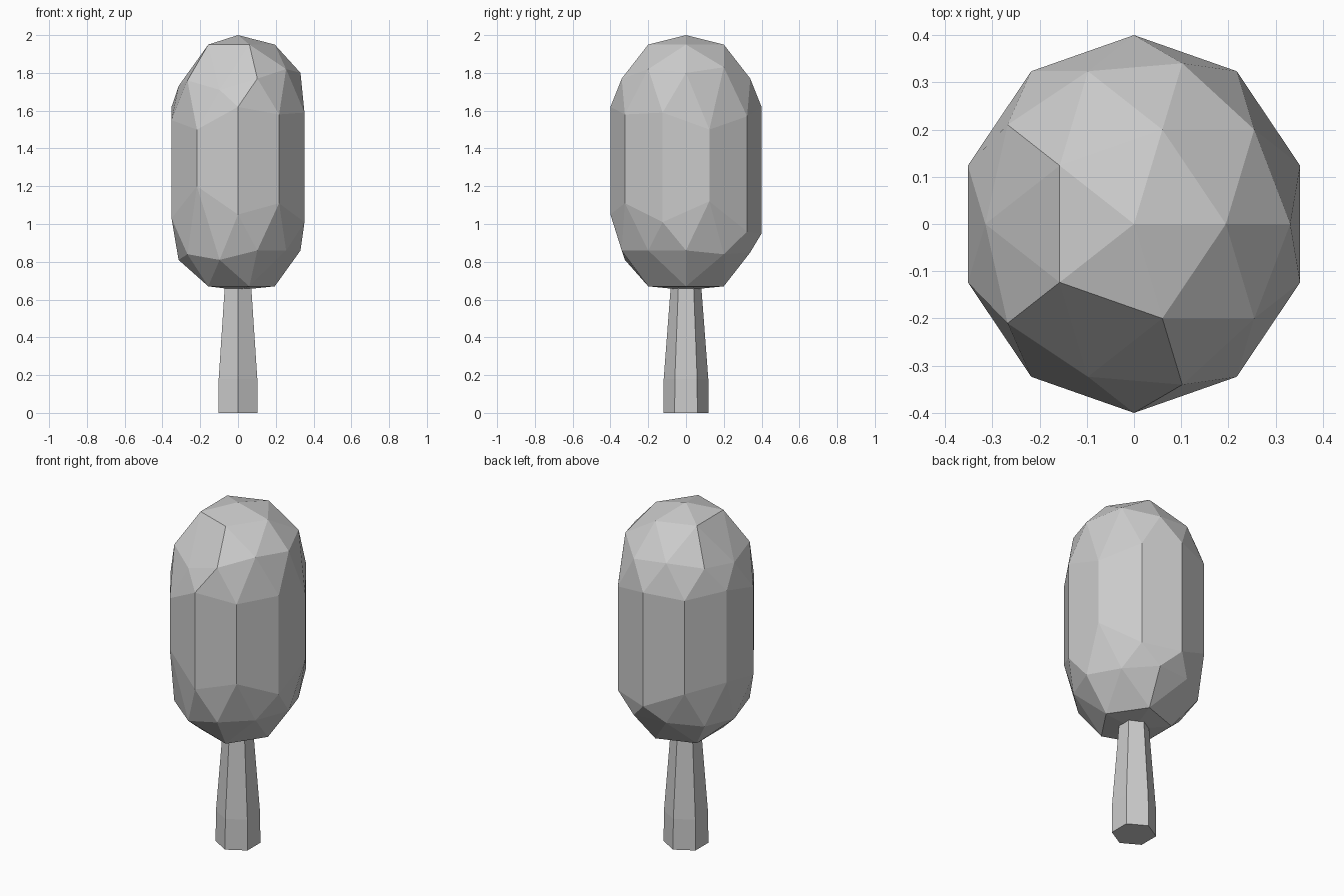
import bpy, bmesh, math

if "Cube" in bpy.data.objects:
    bpy.data.objects.remove(bpy.data.objects["Cube"])


def make_object(name, bm):
    bmesh.ops.recalc_face_normals(bm, faces=bm.faces[:])
    mesh = bpy.data.meshes.new(name)
    bm.to_mesh(mesh)
    bm.free()
    obj = bpy.data.objects.new(name, mesh)
    bpy.context.collection.objects.link(obj)
    return obj


def add_cap(target, pole, inner, middle, rim):
    """Half an icosphere with uneven heights for the middle ring and rim."""
    cap = bmesh.new()
    bmesh.ops.create_icosphere(cap, subdivisions=2, radius=1)
    bmesh.ops.delete(cap, geom=[v for v in cap.verts if v.co.z < -0.01], context="VERTS")
    for v in cap.verts:
        x, y, z = v.co
        angle = math.degrees(math.atan2(y, x))
        if z > 0.95:
            h = pole
        elif z > 0.7:
            h = inner
        elif z > 0.1:
            h = middle[round(angle / 36) % 10]
        else:
            h = rim[round((angle - 18) / 36) % 10]
        v.co = (x * 0.37, y * 0.4, h)
    mesh = bpy.data.meshes.new("cap")
    cap.to_mesh(mesh)
    cap.free()
    target.from_mesh(mesh)
    bpy.data.meshes.remove(mesh)


# Crown: two faceted caps joined by upright walls
bm = bmesh.new()
add_cap(bm, 2.0, 1.95,
        [1.80, 1.83, 1.77, 1.79, 1.76, 1.73, 1.76, 1.71, 1.77, 1.82],
        [1.50, 1.57, 1.62, 1.60, 1.62, 1.55, 1.50, 1.62, 1.58, 1.59])
add_cap(bm, 0.65, 0.67,
        [0.86, 0.84, 0.85, 0.85, 0.83, 0.81, 0.84, 0.81, 0.86, 0.86],
        [1.12, 0.96, 0.95, 1.05, 1.08, 1.03, 1.20, 1.05, 1.11, 1.01])
rim_edges = [e for e in bm.edges if e.is_boundary]
for e in rim_edges:
    # join each upper rim edge to the lower one beneath it
    if e.verts[0].co.z < 1.35:
        continue
    below = [min((v for f in rim_edges for v in f.verts if v.co.z < 1.35),
                 key=lambda v: (v.co.xy - u.co.xy).length) for u in e.verts]
    bm.faces.new((e.verts[0], e.verts[1], below[1], below[0]))
make_object("crown", bm)

# Trunk: six-sided, straight foot and tapered shaft
bm = bmesh.new()
rings = []
for z, r in [(0, 0.12), (0.18, 0.118), (0.68, 0.08)]:
    rings.append([bm.verts.new((r * math.cos(a), r * math.sin(a), z))
                  for a in (math.radians(30 + 60 * i) for i in range(6))])
for low, high in zip(rings, rings[1:]):
    for i in range(6):
        j = (i + 1) % 6
        bm.faces.new((low[i], low[j], high[j], high[i]))
bm.faces.new(rings[0][::-1])
bm.faces.new(rings[-1])
make_object("trunk", bm)
